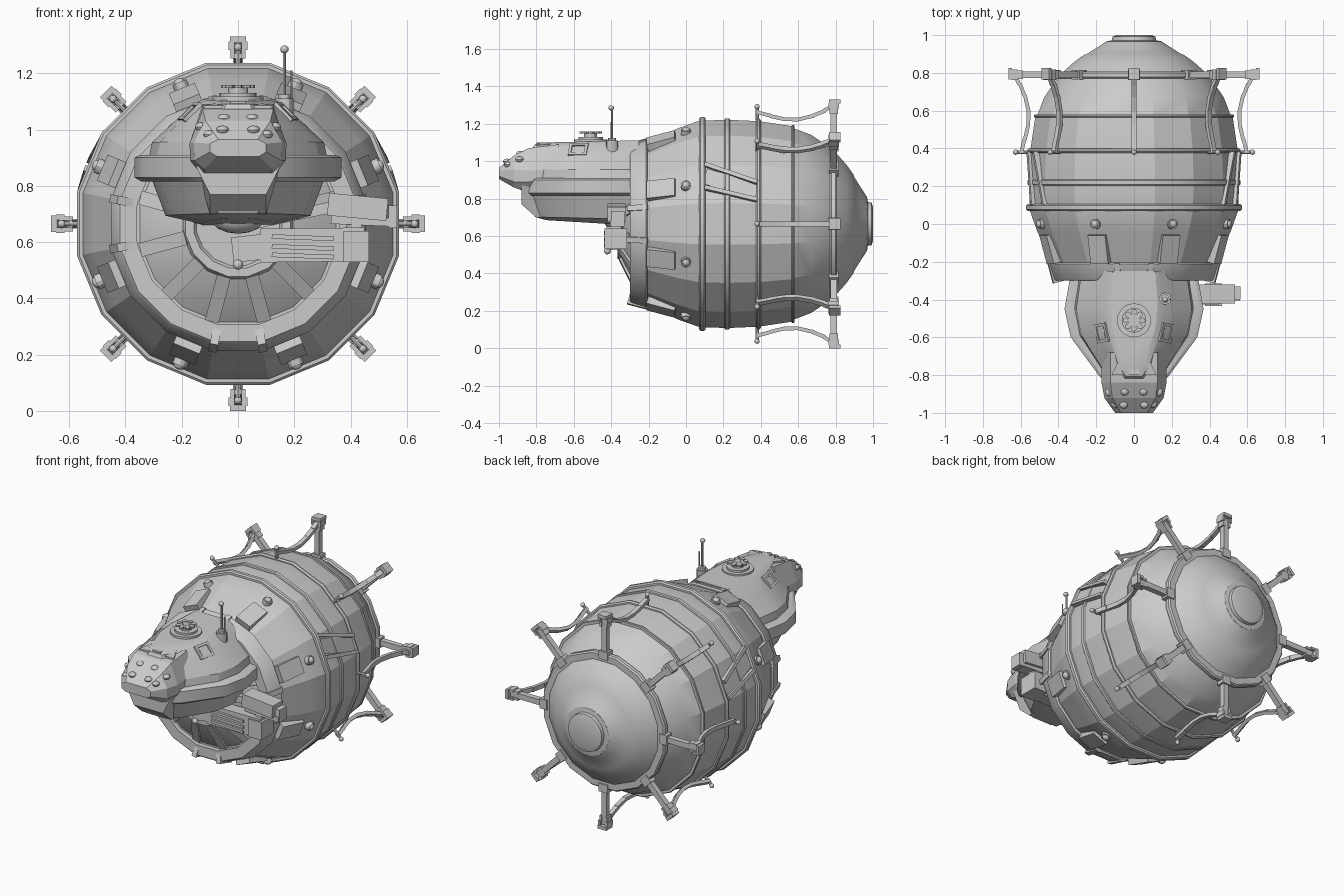
import bpy, bmesh
from math import pi, sin, cos, radians
from mathutils import Matrix, Vector

if "Cube" in bpy.data.objects:
    bpy.data.objects.remove(bpy.data.objects["Cube"])

CZ = 0.665  # height of the hull axis


def finish(name, bm, angle=30):
    bmesh.ops.recalc_face_normals(bm, faces=bm.faces[:])
    me = bpy.data.meshes.new(name)
    bm.to_mesh(me)
    bm.free()
    ob = bpy.data.objects.new(name, me)
    bpy.context.collection.objects.link(ob)
    bpy.ops.object.select_all(action='DESELECT')
    ob.select_set(True)
    bpy.context.view_layer.objects.active = ob
    bpy.ops.object.shade_smooth_by_angle(angle=radians(angle))
    return ob


def loft(bm, loops, caps=True):
    rows = [[bm.verts.new(p) for p in lp] for lp in loops]
    n = len(rows[0])
    for a, b in zip(rows, rows[1:]):
        for i in range(n):
            bm.faces.new((a[i], a[(i + 1) % n], b[(i + 1) % n], b[i]))
    if caps:
        bm.faces.new(rows[0])
        bm.faces.new(rows[-1])


def lathe(bm, prof, n=16, closed=False):
    # profile of (radius, y) turned around the hull axis
    loops = [[(r * sin((i + .5) * 2 * pi / n), y, CZ + r * cos((i + .5) * 2 * pi / n))
              for i in range(n)] for r, y in prof]
    if closed:
        loops.append(loops[0])
    loft(bm, loops, not closed)
    if closed:
        bmesh.ops.remove_doubles(bm, verts=bm.verts[:], dist=1e-6)


def ring(name, r0, r1, y0, y1, bev=.008, front=None):
    rf = front or r1  # outer radius at the front edge
    bm = bmesh.new()
    lathe(bm, [(r0, y0), (rf - bev, y0), (rf, y0 + bev), (r1, y1 - bev), (r1 - bev, y1), (r0, y1)], closed=True)
    return finish(name, bm)


def radial(deg):  # local x = tangent, y = hull axis, z = outward
    return Matrix.Translation((0, 0, CZ)) @ Matrix.Rotation(radians(deg), 4, 'Y')


def box(bm, c, s, m=Matrix()):
    bmesh.ops.create_cube(bm, size=1, matrix=m @ Matrix.Translation(c) @ Matrix.Diagonal((*s, 1)))


def beam(bm, p, q, w, h, m=Matrix(), up=(0, 0, 1)):
    p, q = Vector(p), Vector(q)
    d = (q - p).normalized()
    x = d.cross(Vector(up)).normalized()
    rot = Matrix((x, d, x.cross(d))).transposed().to_4x4()
    box(bm, (0, 0, 0), (w, (q - p).length, h), m @ Matrix.Translation((p + q) / 2) @ rot)


def cyl(bm, c, r, h, m=Matrix(), n=12):
    bmesh.ops.create_cone(bm, cap_ends=True, segments=n, radius1=r, radius2=r, depth=h,
                          matrix=m @ Matrix.Translation(c))


def ball(bm, c, s, m=Matrix()):
    bmesh.ops.create_uvsphere(bm, u_segments=12, v_segments=8, radius=1,
                              matrix=m @ Matrix.Translation(c) @ Matrix.Diagonal((*s, 1)))


def sym(half):
    return list(half) + [(-x, y, z) for x, y, z in reversed(half)]


# Main hull: flat-faced shoulder, barrel and domed rear
bm = bmesh.new()
lathe(bm, [(.42, -.27), (.445, -.205), (.522, -.04), (.562, .07), (.567, .2), (.567, .24),
           (.56, .39), (.533, .565), (.522, .575), (.485, .67), (.415, .77), (.372, .815),
           (.32, .86), (.27, .895), (.255, .9), (.19, .94), (.148, .967)])
finish("hull", bm, 20)

# Hull rings
ring("front_collar", .365, .46, -.3, -.205, .008, .435)
ring("shoulder_ring", .54, .583, .07, .105)
ring("belt_ring", .54, .575, .205, .235, .005)
ring("middle_ring", .54, .575, .375, .4)
ring("rear_seam", .48, .54, .565, .58, .004)
ring("strut_ring", .36, .425, .77, .808)

# Rear cap
bm = bmesh.new()
lathe(bm, [(.15, .93), (.145, .968), (.118, .972), (.115, .992), (.09, 1.0)], 24)
finish("rear_cap", bm)

# Collar clamps and the raised wedges behind the collar
bm = bmesh.new()
for k in range(8):
    m = radial(k // 2 * 90 + (11.25 if k % 2 else -11.25))
    beam(bm, (0, -.305, .4), (0, -.2, .428), .03, .075, m)
finish("collar_clamps", bm)
bm = bmesh.new()
for k in range(8):
    beam(bm, (0, -.205, .455), (0, -.055, .498), .1, .05, radial(22.5 + 45 * k))
finish("shoulder_wedges", bm)

# Front frustum, ribs and hub
bm = bmesh.new()
lathe(bm, [(.38, -.25), (.365, -.265), (.2, -.345), (.19, -.365), (.16, -.365), (.15, -.35), (.06, -.35)])
finish("front_bulkhead", bm)
bm = bmesh.new()
for k in range(12):
    beam(bm, (0, -.27, .355), (0, -.35, .19), .05, .02, radial(15 + k * 30), (0, -1, .5))
finish("bulkhead_ribs", bm)
bm = bmesh.new()
ball(bm, (0, -.38, .69), (.1, .06, .06))
finish("neck_joint", bm)

# Bolts on the shoulder
bm = bmesh.new()
for k in range(8):
    m = radial(22.5 + 45 * k)
    cyl(bm, (0, 0, .53), .027, .03, m)
    ball(bm, (0, 0, .545), (.02, .02, .014), m)
finish("shoulder_bolts", bm)

# Rear struts: post, end clamp, bowed arm, pin
posts, arms = bmesh.new(), bmesh.new()
bow = [(.79, .635), (.74, .605), (.68, .578), (.6, .558), (.52, .56), (.45, .578), (.38, .598)]
for k in range(8):
    m = radial(45 * k)
    box(posts, (0, .79, .52), (.034, .034, .24), m)
    box(posts, (0, .79, .412), (.06, .05, .05), m)
    for s in (-1, 1):
        box(posts, (s * .02, .79, .622), (.014, .045, .07), m)
        box(posts, (s * .026, .79, .632), (.014, .055, .03), m)
    box(posts, (0, .795, .655), (.058, .06, .02), m)
    for (y0, r0), (y1, r1) in zip(bow, bow[1:]):
        beam(arms, (0, y0 + .004, r0), (0, y1 - .004, r1), .028, .02, m)
    cyl(arms, (0, .38, .59), .009, .075, m, n=8)
    ball(arms, (0, .38, .627), (.014, .014, .014), m)
finish("strut_posts", posts)
finish("strut_arms", arms)

# Slanted side brackets between the rings
bm = bmesh.new()
for s in (-1, 1):
    def on_hull(y, elev, r=.566):
        return (s * r * cos(radians(elev)), y, CZ + r * sin(radians(elev)))
    for a, b in ((34, 23), (20, 13)):
        beam(bm, on_hull(.1, a), on_hull(.38, b), .022, .03, up=(s, 0, .4))
    beam(bm, on_hull(.1, 27, .557), on_hull(.38, 18, .55), .09, .018, up=(s, 0, .4))
finish("side_brackets", bm)

# Cabin: lower tub, wide belt, upper deck
plan = [(.335, -.25), (.345, -.32), (.368, -.45), (.335, -.6), (.18, -.81), (.1, -.87)]


def level(z, sx, sy=1, zf=0):
    # scaled plan outline; zf lifts the forward end
    return sym([(x * sx, -.25 + (y + .25) * sy, z + zf * (-.25 - y) / .62) for x, y in plan])


bm = bmesh.new()
loft(bm, [level(.655, .35, .8, .03), level(.69, .7, .9, .012), level(.83, .84, 1)])
finish("cabin_tub", bm)
bm = bmesh.new()
loft(bm, [level(.815, .93, .98), level(.83, 1), level(.9, 1), level(.91, .95, .98)])
finish("cabin_belt", bm)
bm = bmesh.new()
loft(bm, [level(.9, .86, .97), level(.955, .83, .97), level(1.03, .6, .95, .01),
          level(1.09, .43, .9, 0), level(1.112, .34, .84, -.012)])
finish("cabin_deck", bm, 20)

# Nose
bm = bmesh.new()
secs = [(-.68, ((.1, .82), (.17, .9), (.17, .96), (.125, 1.09))),
        (-.84, ((.12, .83), (.17, .89), (.172, .95), (.125, 1.07))),
        (-.92, ((.12, .86), (.155, .89), (.157, .955), (.115, 1.03))),
        (-1.0, ((.075, .905), (.1, .92), (.1, .95), (.07, .965)))]
loft(bm, [sym([(x, y, z) for x, z in h]) for y, h in secs])
finish("nose", bm, 10)
bm = bmesh.new()
loft(bm, [sym([(.1, y, z0), (.15, y, z1)]) for y, z0, z1 in ((-.6, .685, .88), (-.8, .7, .88), (-.88, .77, .87))])
finish("chin", bm)

# Round nose windows, mirrored
bm = bmesh.new()
for x, y, z in ((.05, -.885, 1.04), (.055, -.955, .998), (.1, -.95, .982), (.13, -.89, 1.01)):
    for s in (-1, 1):
        ball(bm, (s * x, y, z), (.023, .023, .016))
finish("nose_windows", bm)

# Deck hatch and brow plate
bm = bmesh.new()
cyl(bm, (0, -.51, 1.105), .09, .025, n=20)
cyl(bm, (0, -.51, 1.12), .065, .02, n=20)
cyl(bm, (0, -.51, 1.13), .035, .05)
for k in range(8):
    m = Matrix.Translation((0, -.51, 1.153)) @ Matrix.Rotation(k * pi / 4, 4, 'Z')
    cyl(bm, (.045, 0, 0), .015, .01, m, n=8)
    box(bm, (.025, 0, 0), (.05, .008, .007), m)
finish("deck_hatch", bm)
bm = bmesh.new()
loft(bm, [sym([(.06, -.68, z), (.12, -.8, z - .012)]) for z in (1.05, 1.098)])
box(bm, (0, -.77, 1.085), (.055, .06, .03))
finish("brow_plate", bm)

# Slanted side window frames
bm = bmesh.new()
for s in (-1, 1):
    m = (Matrix.Translation((s * .163, -.575, 1.055)) @ Matrix.Rotation(-s * .2, 4, 'Z')
         @ Matrix.Rotation(s * .8, 4, 'Y'))
    for t in (-1, 1):
        box(bm, (t * .035, 0, 0), (.015, .1, .035), m)
        box(bm, (0, t * .043, 0), (.08, .015, .035), m)
    box(bm, (0, 0, 0), (.035, .055, .022), m)
finish("cabin_windows", bm)

# Antenna
bm = bmesh.new()
cyl(bm, (.165, -.395, 1.065), .032, .09)
cyl(bm, (.165, -.395, 1.115), .022, .02)
cyl(bm, (.165, -.395, 1.2), .006, .17, n=8)
cyl(bm, (.19, -.4, 1.14), .004, .14, n=6)
ball(bm, (.165, -.4, 1.285), (.015, .015, .014))
finish("antenna", bm)

# Folded manipulator arm: lower beam, elbow, upper beam
bm = bmesh.new()
beam(bm, (-.02, -.385, .572), (.1, -.385, .585), .07, .09)
beam(bm, (.08, -.385, .588), (.45, -.385, .592), .08, .12)
for z in (.555, .585, .62):
    beam(bm, (.12, -.428, z), (.34, -.428, z - .008), .02, .016)
box(bm, (.42, -.375, .585), (.09, .12, .11))
cyl(bm, (.42, -.37, .655), .035, .12)
beam(bm, (.05, -.36, .665), (.36, -.36, .73), .05, .04)
beam(bm, (.32, -.37, .735), (.53, -.37, .715), .1, .08)
beam(bm, (.33, -.37, .68), (.56, -.37, .67), .07, .03)
box(bm, (.55, -.365, .69), (.03, .07, .08))
ball(bm, (0, -.42, .52), (.018, .018, .018))
finish("manipulator_arm", bm)
